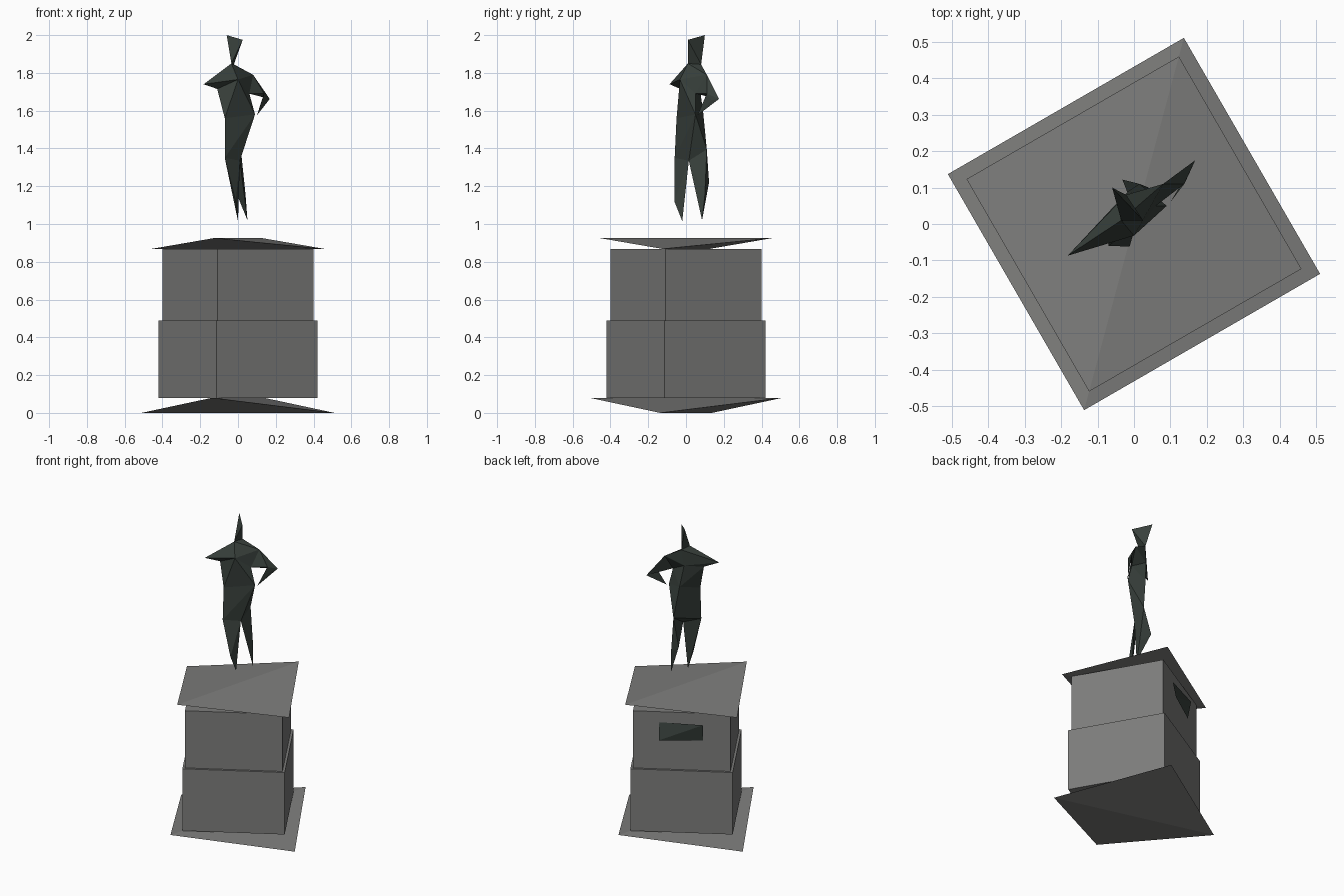
import bpy, bmesh, math
from mathutils import Vector

if "Cube" in bpy.data.objects:
    bpy.data.objects.remove(bpy.data.objects["Cube"])


def material(name, rgb):
    m = bpy.data.materials.new(name)
    m.diffuse_color = (*rgb, 1)
    m.use_nodes = True
    m.node_tree.nodes["Principled BSDF"].inputs["Base Color"].default_value = m.diffuse_color
    return m


GREY = material("stone_grey", (0.205, 0.205, 0.2))
BRONZE = material("dark_bronze", (0.04, 0.052, 0.045))


def hull(name, points, mat):
    """Flat-faced solid wrapped around a few points."""
    bm = bmesh.new()
    for p in points:
        bm.verts.new(p)
    res = bmesh.ops.convex_hull(bm, input=bm.verts[:])
    spare = [v for v in bm.verts if not v.link_faces]
    bmesh.ops.delete(bm, geom=spare, context='VERTS')
    bmesh.ops.recalc_face_normals(bm, faces=bm.faces[:])
    me = bpy.data.meshes.new(name)
    bm.to_mesh(me)
    bm.free()
    me.materials.append(mat)
    ob = bpy.data.objects.new(name, me)
    bpy.context.collection.objects.link(ob)
    return ob


def corners(radius):
    """Corners of the square plan, turned 30 degrees."""
    return [(radius * math.cos(math.radians(a)), radius * math.sin(math.radians(a)))
            for a in (75, 165, 255, 345)]


# Pedestal: two stacked blocks
for name, radius, low, high in (("lower_block", 0.4355, 0.08, 0.49),
                                ("upper_block", 0.415, 0.49, 0.868)):
    hull(name, [(x, y, z) for x, y in corners(radius) for z in (low, high)], GREY)

# Twisted slabs: opposite corners raised
for name, radius, low, high in (("base_slab", 0.529, 0.0, 0.08),
                                ("cap_slab", 0.476, 0.868, 0.926)):
    hull(name, [(x, y, high if i % 2 == 0 else low)
                for i, (x, y) in enumerate(corners(radius))], GREY)

# Twisted plaque on the back face of the upper block
a, b = (Vector((x, y, 0)) for x, y in corners(0.415)[:2])
out = (a + b).normalized()


def on_face(t, z, offset):
    return a.lerp(b, t) + out * offset + Vector((0, 0, z))


hull("plaque", [on_face(0.27, 0.80, 0.003), on_face(0.72, 0.80, 0.024),
                on_face(0.72, 0.69, 0.003), on_face(0.27, 0.69, 0.024)], BRONZE)

# Landmarks of the faceted figure
P = {
    "crown": (-0.06, 0.10, 2.0), "brow": (0.025, 0.01, 1.975),
    "throat": (-0.035, 0.01, 1.85), "nape": (-0.022, 0.08, 1.845),
    "chest": (0.0, -0.032, 1.765), "back": (-0.035, 0.07, 1.74),
    "tip_l": (-0.182, -0.087, 1.74), "pit_l": (-0.11, -0.03, 1.715),
    "shoulder_r": (0.08, 0.11, 1.79), "pit_r": (0.06, 0.05, 1.69),
    "elbow": (0.168, 0.175, 1.662), "inner_elbow": (0.138, 0.11, 1.69),
    "hand": (0.10, 0.06, 1.575), "spine": (-0.015, 0.09, 1.6),
    "waist_l": (-0.07, -0.05, 1.56), "waist_r": (0.09, 0.05, 1.58),
    "thigh_front": (-0.07, -0.06, 1.35), "thigh_back": (0.015, 0.11, 1.395),
    "crotch": (0.01, 0.015, 1.335), "shin_front": (-0.012, -0.062, 1.12),
    "foot_front": (0.0, -0.02, 1.015), "calf_back": (-0.032, 0.122, 1.22),
    "shin_back": (0.04, 0.10, 1.155), "foot_back": (0.05, 0.085, 1.02),
}

# Figure parts, each wrapped around its landmarks
PARTS = {
    "head": "crown brow throat nape",
    "left_shoulder": "throat nape chest back tip_l pit_l",
    "right_shoulder": "throat nape chest back shoulder_r pit_r",
    "torso": "chest back pit_l pit_r waist_l waist_r spine",
    "hips": "waist_l waist_r spine thigh_front thigh_back crotch",
    "upper_arm": "shoulder_r pit_r inner_elbow elbow",
    "front_leg": "thigh_front crotch shin_front foot_front",
    "back_leg": "crotch thigh_back calf_back shin_back foot_back",
}
for name, keys in PARTS.items():
    hull(name, [P[k] for k in keys.split()], BRONZE)

# Forearm: thin wedge from the elbow to the hip
hull("forearm", [P["elbow"], P["inner_elbow"], P["hand"], (0.15, 0.135, 1.655)], BRONZE)
